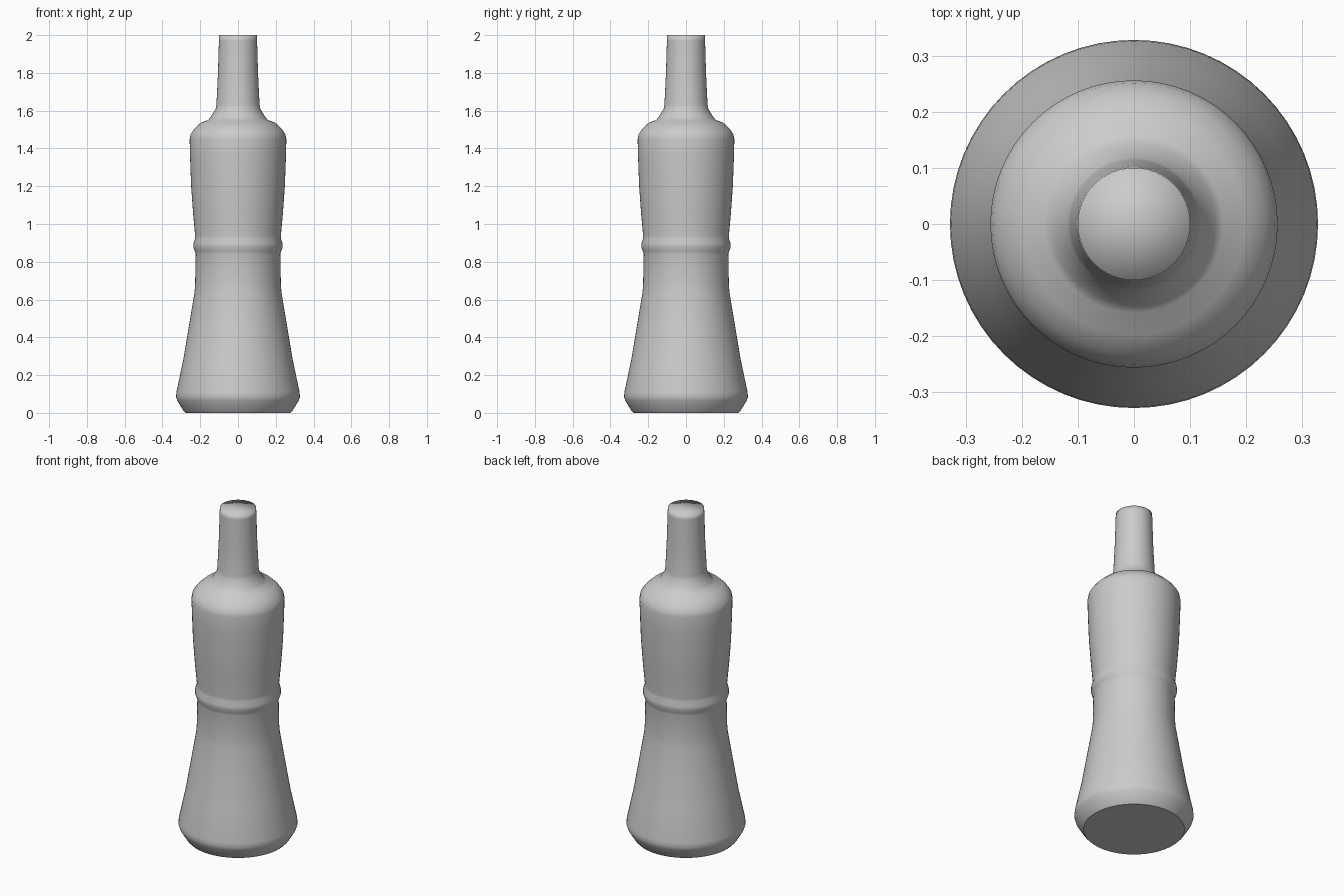
import bpy, bmesh
from math import cos, sin, pi

if "Cube" in bpy.data.objects:
    bpy.data.objects.remove(bpy.data.objects["Cube"])

SEGMENTS = 64

# Silhouette as (radius, height), from base rim up to the neck top
profile = [
    (0.278, 0.0), (0.289, 0.012), (0.322, 0.066), (0.328, 0.085), (0.326, 0.11),
    (0.29, 0.28), (0.258, 0.47), (0.23, 0.64), (0.227, 0.68), (0.224, 0.84),
    (0.227, 0.853), (0.236, 0.875), (0.236, 0.897), (0.227, 0.925), (0.227, 0.94),
    (0.238, 1.06), (0.248, 1.20), (0.254, 1.36), (0.256, 1.45), (0.251, 1.475),
    (0.232, 1.503), (0.197, 1.536), (0.158, 1.551), (0.145, 1.565), (0.118, 1.61),
    (0.114, 1.635), (0.106, 1.80), (0.101, 1.97), (0.10, 2.0),
]


def lathe(name, points):
    bm = bmesh.new()
    rings = []
    for r, z in points:
        rings.append([bm.verts.new((r * cos(2 * pi * i / SEGMENTS),
                                    r * sin(2 * pi * i / SEGMENTS), z))
                      for i in range(SEGMENTS)])
    # Side walls
    for low, high in zip(rings, rings[1:]):
        for i in range(SEGMENTS):
            j = (i + 1) % SEGMENTS
            bm.faces.new((low[i], low[j], high[j], high[i])).smooth = True
    # Flat base
    bm.faces.new(list(reversed(rings[0])))
    # Softly shaded neck cap
    centre = bm.verts.new((0, 0, points[-1][1]))
    top = rings[-1]
    for i in range(SEGMENTS):
        bm.faces.new((top[i], top[(i + 1) % SEGMENTS], centre)).smooth = True
    mesh = bpy.data.meshes.new(name)
    bm.to_mesh(mesh)
    bm.free()
    obj = bpy.data.objects.new(name, mesh)
    bpy.context.collection.objects.link(obj)
    return obj


# Bottle body with flared base, waist band, shoulder and neck
lathe("bottle", profile)
